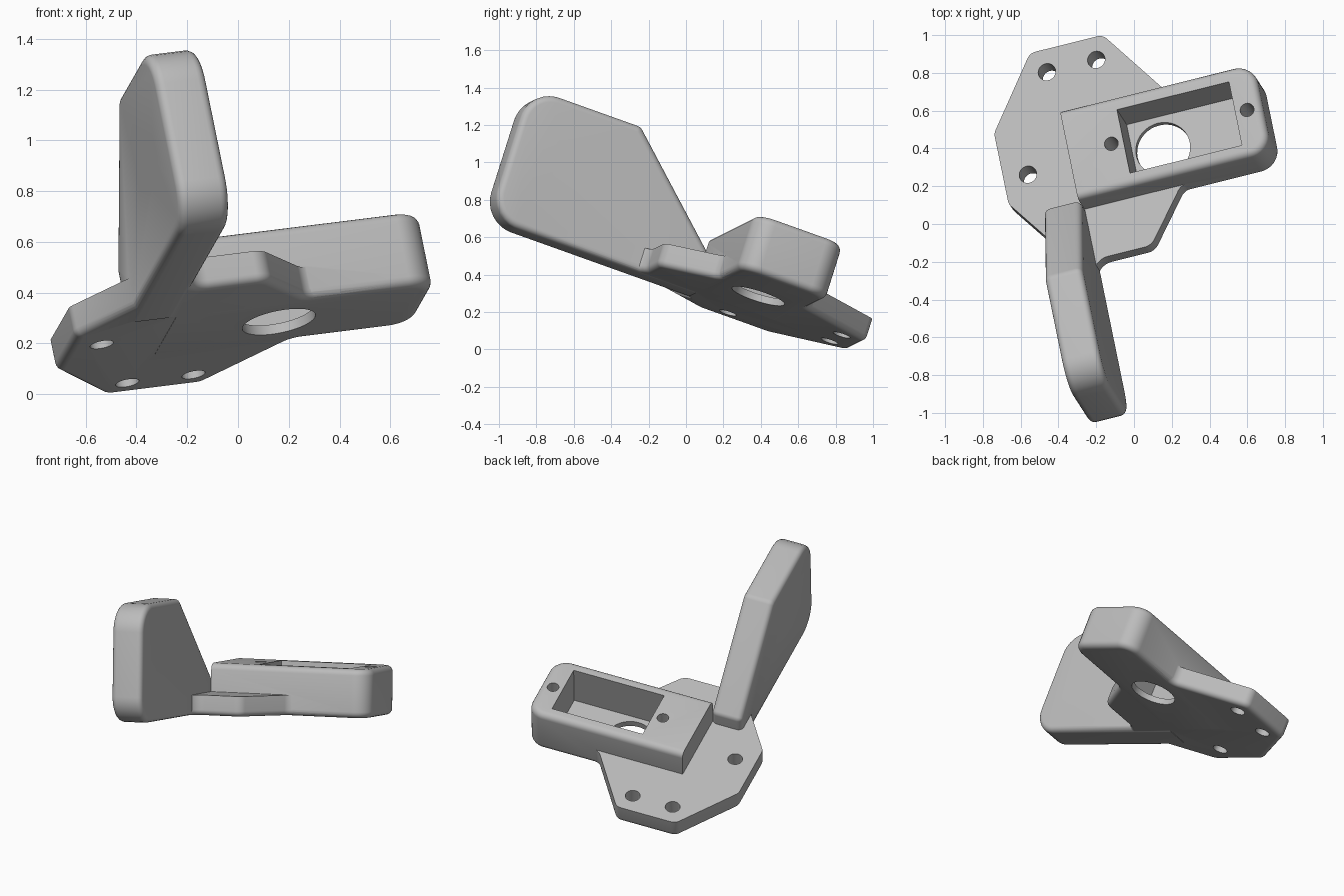
import bpy, bmesh, math
from mathutils import Vector, Matrix

cube = bpy.data.objects.get("Cube")
if cube:
    bpy.data.objects.remove(cube, do_unlink=True)

# Tilted frame of the bracket: along the box, across it, up through it
along = Vector((0.963, 0.24, 0.12)).normalized()
up = along.cross(Vector((-0.205, 0.922, -0.333))).normalized()
across = up.cross(along)
TILT = Matrix((along, across, up)).transposed().to_4x4()

grey = bpy.data.materials.new("bracket_grey")
grey.use_nodes = True
COLOUR = (0.5, 0.5, 0.5, 1)
grey.diffuse_color = COLOUR
grey.node_tree.nodes["Principled BSDF"].inputs["Base Color"].default_value = COLOUR


def rounded(corners, steps=8):
    """Outline from (p, q, radius) corners, convex or concave."""
    out = []
    for i, (p, q, r) in enumerate(corners):
        c = Vector((p, q))
        if r == 0:
            out.append(c)
            continue
        d0 = (Vector(corners[i - 1][:2]) - c).normalized()
        d1 = (Vector(corners[(i + 1) % len(corners)][:2]) - c).normalized()
        half = d0.angle(d1) / 2
        t = r / math.tan(half)
        centre = c + (d0 + d1).normalized() * (r / math.sin(half))
        v0, v1 = c + d0 * t - centre, c + d1 * t - centre
        out += [centre + v0.lerp(v1, k / steps).normalized() * r for k in range(steps + 1)]
    return out


def circle(p, q, r, n=40):
    return [Vector((p + r * math.cos(k * math.tau / n), q + r * math.sin(k * math.tau / n)))
            for k in range(n)]


def prism(name, outline, low, high, sideways=False, fillet=0, rims=(), trim=None):
    """Extrude an outline up (or sideways along the box), rounding the chosen rims."""
    bm = bmesh.new()
    rings = [[bm.verts.new((p.x, p.y, h)) for p in outline] for h in (low, high)]
    n = len(outline)
    bm.faces.new(rings[0][::-1])
    bm.faces.new(rings[1])
    for i in range(n):
        j = (i + 1) % n
        bm.faces.new((rings[0][i], rings[0][j], rings[1][j], rings[1][i]))
    bmesh.ops.recalc_face_normals(bm, faces=bm.faces)
    if fillet:
        edges = [bm.edges.get((rings[k][i], rings[k][(i + 1) % n])) for k in rims for i in range(n)]
        bmesh.ops.bevel(bm, geom=edges, offset=fillet, segments=5, profile=0.5,
                        affect='EDGES', clamp_overlap=True)
    if trim is not None:
        bmesh.ops.bisect_plane(bm, geom=bm.verts[:] + bm.edges[:] + bm.faces[:],
                               plane_co=(trim, 0, 0), plane_no=(-1, 0, 0), clear_outer=True)
        bmesh.ops.holes_fill(bm, edges=[e for e in bm.edges if e.is_boundary])
    if sideways:
        for v in bm.verts:
            v.co = (v.co.z, v.co.x, v.co.y)
    bmesh.ops.recalc_face_normals(bm, faces=bm.faces)
    mesh = bpy.data.meshes.new(name)
    bm.to_mesh(mesh)
    bm.free()
    mesh.materials.append(grey)
    ob = bpy.data.objects.new(name, mesh)
    bpy.context.scene.collection.objects.link(ob)
    return ob


def combine(target, other, operation):
    mod = target.modifiers.new(operation.lower(), 'BOOLEAN')
    mod.operation, mod.solver, mod.object = operation, 'EXACT', other
    bpy.context.view_layer.objects.active = target
    with bpy.context.temp_override(object=target, active_object=target):
        bpy.ops.object.modifier_apply(modifier=mod.name)
    bpy.data.objects.remove(other, do_unlink=True)


FLOOR, PLATE_TOP, BOX_TOP = 0.35, 0.48, 0.66

# Faceted base plate, with soft inner corners beside the box and the upright
bracket = prism("bracket", rounded([
    (-0.573, 0.11, 0.06), (-0.30, -0.28, 0), (-0.30, -0.45, 0), (-0.20, -0.45, 0),
    (-0.20, -0.31, 0.09), (0.13, -0.31, 0.08), (0.35, -0.02, 0.07), (0.5, -0.02, 0),
    (0.5, 0.485, 0), (0.39, 0.485, 0.07), (0.10, 0.903, 0.06), (-0.30, 0.903, 0.06),
    (-0.573, 0.514, 0.06)]), FLOOR + 0.001, PLATE_TOP, fillet=0.035, rims=(0,))

# Raised box, cut flat at its inner end
box = prism("motor_box", rounded([
    (-0.4, -0.022, 0), (0.88, -0.022, 0.11), (0.88, 0.487, 0.11), (-0.4, 0.487, 0)]),
    FLOOR, BOX_TOP, fillet=0.04, rims=(0, 1), trim=-0.182)

# Upright side plate
upright = prism("upright_plate", rounded([
    (-1.2, FLOOR - 0.001, 0.17), (0.0, FLOOR - 0.001, 0), (0.0, 0.57, 0.04),
    (-0.56, 1.10, 0.05), (-1.2, 1.10, 0.17)]),
    -0.385, -0.18, sideways=True, fillet=0.035, rims=(0, 1))

for part in (box, upright):
    combine(bracket, part, 'UNION')

# Box pocket, floor opening and screw holes
cuts = [prism("pocket", rounded([(0.118, 0.05, 0), (0.733, 0.05, 0), (0.733, 0.413, 0),
                                 (0.118, 0.413, 0)]), 0.39, 0.9),
        prism("floor_opening", circle(0.282, 0.232, 0.147), 0.2, 0.5)]
cuts += [prism("box_screw", circle(a, 0.235, 0.037), 0.45, 0.9) for a in (0.052, 0.798)]

# Mounting holes through the base
cuts += [prism("mounting_hole", circle(a, b, 0.047), 0.2, 0.6)
         for a, b in ((-0.231, 0.777), (0.04, 0.777), (-0.44, 0.244))]

# Shaft holes and the tapered recess on the outer face of the upright
HB, HC = -0.788, 0.739
cuts += [prism("shaft_hole", circle(HB + s * 0.12, HC, r), -0.6, 0, sideways=True)
         for s, r in ((-1, 0.035), (0, 0.066), (1, 0.035))]
cuts.append(prism("arm_recess", rounded([
    (HB - 0.239, HC, 0.05), (HB, HC - 0.124, 0.11), (HB + 0.239, HC, 0.05),
    (HB, HC + 0.124, 0.11)]), -0.6, -0.25, sideways=True))
for cut in cuts:
    combine(bracket, cut, 'DIFFERENCE')

# Tilt into place and shade
bracket.data.transform(TILT)
for ob in bpy.context.selected_objects:
    ob.select_set(False)
bracket.select_set(True)
bpy.context.view_layer.objects.active = bracket
bpy.ops.object.shade_smooth_by_angle(angle=math.radians(35))
